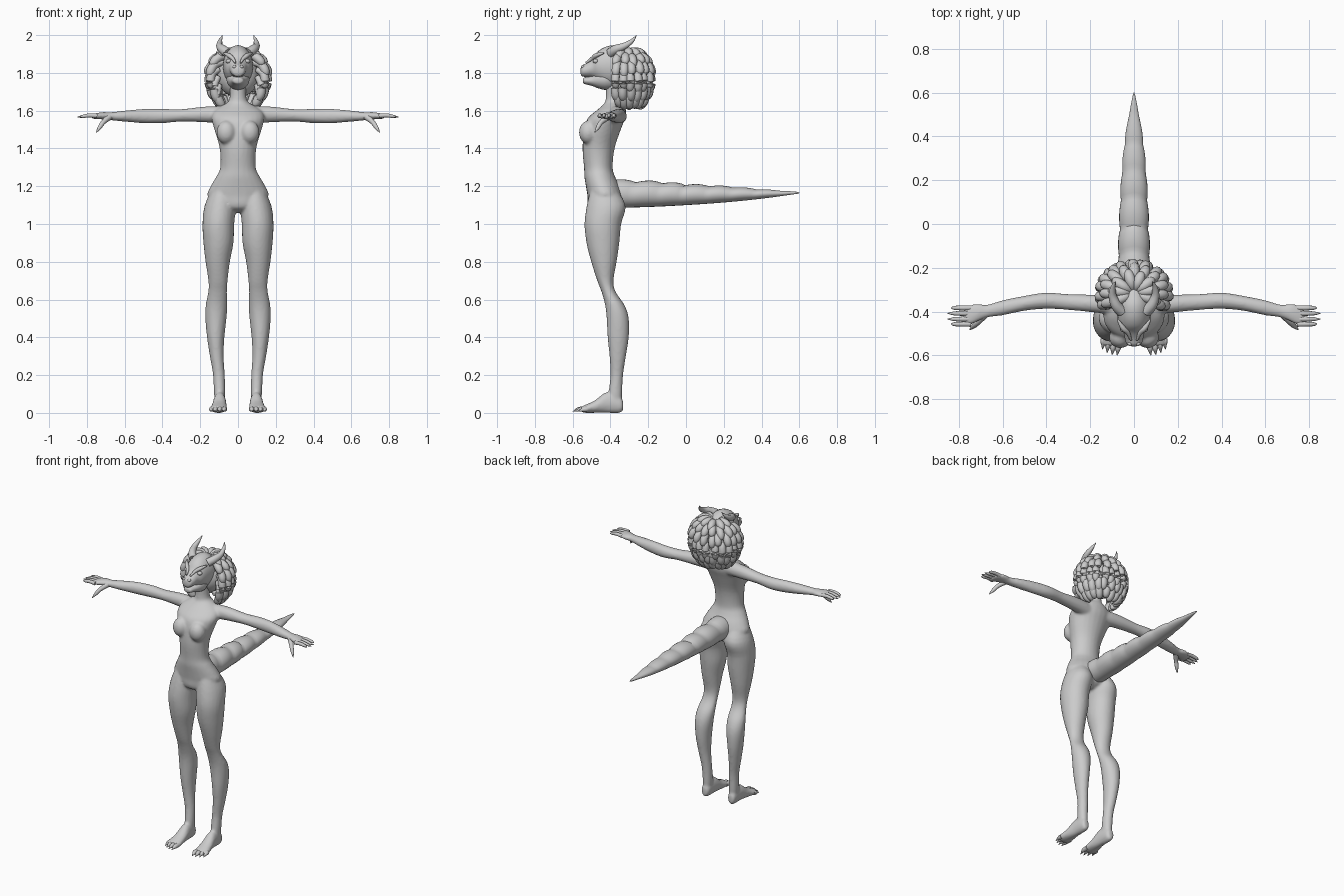
import bpy, bmesh, math, random
from mathutils import Vector

random.seed(4)
cube = bpy.data.objects.get("Cube")
if cube:
    bpy.data.objects.remove(cube, do_unlink=True)

grey = bpy.data.materials.new("plain_grey")
grey.use_nodes = True
grey.diffuse_color = (0.6, 0.6, 0.6, 1)
grey.node_tree.nodes["Principled BSDF"].inputs["Base Color"].default_value = (0.6, 0.6, 0.6, 1)


def spline(rows, steps):
    """Smooth in-between rows through the given rows."""
    rows = [Vector(r) for r in rows]
    ext = [rows[0]] + rows + [rows[-1]]
    out = []
    for a, b, c, d in zip(ext, ext[1:], ext[2:], ext[3:]):
        for i in range(steps):
            t = i / steps
            out.append(b + (c - a) * (t / 2) + (a * 2 - b * 5 + c * 4 - d) * (t * t / 2)
                       + (b * 3 - a - c * 3 + d) * (t ** 3 / 2))
    return out + [rows[-1]]


def skin(bm, rings):
    """Bridge rings of points and close both ends."""
    loops = [[bm.verts.new(p) for p in ring] for ring in rings]
    n = len(loops[0])
    for a, b in zip(loops, loops[1:]):
        for i in range(n):
            j = (i + 1) % n
            bm.faces.new((a[i], a[j], b[j], b[i]))
    bm.faces.new(loops[0])
    bm.faces.new(loops[-1])


def loft(bm, axis, rows, side=1, steps=4, sides=24):
    """Ellipses along an axis; each row is position, then min and max of the other two axes."""
    rings = []
    for t, u0, u1, v0, v1 in (spline(rows, steps) if steps else rows):
        ring = []
        for i in range(sides):
            a = math.tau * i / sides
            p = [(u0 + u1) / 2 + (u1 - u0) / 2 * math.cos(a),
                 (v0 + v1) / 2 + (v1 - v0) / 2 * math.sin(a)]
            p.insert("XYZ".index(axis), t)
            ring.append((p[0] * side, p[1], p[2]))
        rings.append(ring)
    skin(bm, rings)


def tube(bm, rows, side=1, steps=4, sides=10):
    """Round tube; each row is x, y, z and radius."""
    rows = spline([(*r[:3], r[3]) for r in rows], steps)
    pts = [Vector((r[0] * side, r[1], r[2])) for r in rows]
    rings = []
    for i, p in enumerate(pts):
        q = (pts[min(i + 1, len(pts) - 1)] - pts[max(i - 1, 0)]).to_track_quat('Z', 'Y')
        rad = max(rows[i][3], 0.001)
        rings.append([p + q @ Vector((math.cos(a), math.sin(a), 0)) * rad
                      for a in (math.tau * k / sides for k in range(sides))])
    skin(bm, rings)


def ball(bm, centre, size):
    made = bmesh.ops.create_uvsphere(bm, u_segments=20, v_segments=12, radius=1)["verts"]
    for v in made:
        v.co = Vector([c + s * k for c, s, k in zip(centre, size, v.co)])


def finish(name, bm, angle=50):
    bmesh.ops.recalc_face_normals(bm, faces=bm.faces)
    mesh = bpy.data.meshes.new(name)
    bm.to_mesh(mesh)
    bm.free()
    mesh.materials.append(grey)
    ob = bpy.data.objects.new(name, mesh)
    bpy.context.collection.objects.link(ob)
    bpy.ops.object.select_all(action='DESELECT')
    ob.select_set(True)
    bpy.context.view_layer.objects.active = ob
    bpy.ops.object.shade_smooth_by_angle(angle=math.radians(angle))
    return ob


# Body: torso and neck, then mirrored legs, feet and arms, fused into one skin
bm = bmesh.new()
torso = [(1.06, .05, -.47, -.39), (1.09, .12, -.515, -.345), (1.15, .162, -.522, -.335),
         (1.2, .145, -.53, -.35), (1.25, .116, -.538, -.375), (1.3, .094, -.54, -.388),
         (1.4, .097, -.548, -.378), (1.5, .125, -.54, -.345), (1.56, .14, -.52, -.322),
         (1.6, .125, -.475, -.318), (1.63, .08, -.44, -.322), (1.66, .046, -.425, -.333),
         (1.76, .042, -.425, -.335)]
loft(bm, 'Z', [(z, -w, w, f, b) for z, w, f, b in torso])
leg = [(1.2, .03, .13, -.5, -.38), (1.1, .012, .176, -.525, -.32), (1.0, .02, .188, -.537, -.343),
       (.9, .024, .183, -.527, -.353), (.8, .043, .172, -.502, -.367), (.7, .055, .157, -.47, -.384),
       (.64, .058, .158, -.447, -.372), (.57, .056, .171, -.428, -.325), (.5, .061, .173, -.42, -.303),
       (.4, .072, .164, -.415, -.303), (.3, .076, .149, -.405, -.318), (.2, .07, .132, -.4, -.333),
       (.1, .068, .127, -.41, -.338), (.04, .075, .12, -.4, -.34)]
foot = [(-.333, .085, .115, .015, .06), (-.35, .07, .125, 0, .09), (-.42, .064, .13, 0, .11),
        (-.48, .059, .14, 0, .068), (-.53, .057, .15, 0, .044), (-.555, .065, .145, .004, .034)]
arm = [(.06, -.42, -.33, 1.53, 1.625), (.17, -.405, -.323, 1.538, 1.622), (.3, -.392, -.32, 1.542, 1.608),
       (.4, -.387, -.313, 1.534, 1.609), (.5, -.396, -.328, 1.534, 1.609), (.6, -.417, -.348, 1.542, 1.6),
       (.67, -.427, -.368, 1.549, 1.592), (.72, -.448, -.364, 1.554, 1.592),
       (.76, -.467, -.374, 1.556, 1.584), (.778, -.458, -.385, 1.562, 1.578)]
for s in (1, -1):
    loft(bm, 'Z', leg, s)
    loft(bm, 'Y', foot, s)
    loft(bm, 'X', arm, s)
    ball(bm, (s * .062, -.517, 1.485), (.052, .05, .062))
body = finish("body", bm)
fuse = body.modifiers.new("fuse", 'REMESH')
fuse.mode = 'VOXEL'
fuse.voxel_size = 0.008
fuse.use_smooth_shade = True
soft = body.modifiers.new("soften", 'SMOOTH')
soft.factor = 0.5
soft.iterations = 5

# Fingers, thumbs and clawed toes
for s, label in ((1, "left"), (-1, "right")):
    bm = bmesh.new()
    for y, tip in ((-.383, .835), (-.408, .85), (-.434, .85), (-.457, .835)):
        tube(bm, [(.745, y, 1.572, .012), (.785, y, 1.575, .011), (.82, y, 1.57, .009),
                  (tip, y, 1.566, .002)], s)
    tube(bm, [(.68, -.412, 1.568, .018), (.712, -.448, 1.54, .013), (.732, -.466, 1.512, .011),
              (.75, -.483, 1.485, .002)], s)
    finish(label + "_fingers", bm)
    bm = bmesh.new()
    for x, tip in ((.071, -.6), (.094, -.598), (.117, -.588), (.138, -.572)):
        tube(bm, [(x, -.525, .02, .014), (x + .002, tip + .035, .019, .0135),
                  (x + .004, tip + .016, .014, .007), (x + .006, tip, .007, .001)], s)
    finish(label + "_toes", bm)

# Head: skull with muzzle, and a separate lower jaw that leaves the mouth line
bm = bmesh.new()
skull = [(-.558, .012, 1.795, 1.825), (-.55, .032, 1.782, 1.84), (-.525, .041, 1.778, 1.853),
         (-.495, .048, 1.775, 1.878), (-.465, .066, 1.755, 1.915), (-.42, .076, 1.73, 1.94),
         (-.36, .078, 1.73, 1.945), (-.3, .05, 1.77, 1.915)]
loft(bm, 'Y', [(y, -w, w, a, b) for y, w, a, b in skull])
finish("head", bm)
bm = bmesh.new()
jaw = [(-.545, .012, 1.75, 1.768), (-.537, .028, 1.741, 1.776), (-.5, .038, 1.732, 1.785),
       (-.46, .054, 1.717, 1.81), (-.42, .06, 1.71, 1.82), (-.37, .04, 1.72, 1.8)]
loft(bm, 'Y', [(y, -w, w, a, b) for y, w, a, b in jaw])
finish("jaw", bm)

# Brows, eyes, nostrils and back-swept horns
brows, eyes, nostrils = bmesh.new(), bmesh.new(), bmesh.new()
for s in (1, -1):
    tube(brows, [(.014, -.53, 1.853, .005), (.028, -.497, 1.876, .01), (.05, -.475, 1.893, .012),
                 (.075, -.435, 1.905, .004)], s)
    ball(eyes, (s * .049, -.478, 1.862), (.016, .015, .012))
    ball(nostrils, (s * .018, -.546, 1.832), (.011, .011, .009))
    horn = bmesh.new()
    tube(horn, [(.055, -.4, 1.905, .026), (.082, -.37, 1.925, .024), (.098, -.325, 1.943, .018),
                (.094, -.285, 1.97, .011), (.082, -.262, 2.0, .001)], s)
    finish("left_horn" if s > 0 else "right_horn", horn)
finish("brows", brows)
finish("eyes", eyes)
finish("nostrils", nostrils)

# Mane: a hidden core with rows of thick locks falling from the crown
CORE = Vector((0, -.315, 1.785))


def mane_point(polar, turn, scale):
    up = math.cos(polar)
    return CORE + Vector((.16 * math.sin(polar) * math.sin(turn), .135 * math.sin(polar) * math.cos(turn),
                          (.145 if up > 0 else .19) * up)) * scale


bm = bmesh.new()
ball(bm, CORE, (.11, .095, .115))
finish("mane_core", bm)
bm = bmesh.new()
for row, (polar, count) in enumerate(((.1, 8), (.45, 11), (.85, 13), (1.25, 14), (1.6, 14), (1.9, 13))):
    for i in range(count):
        turn = math.radians(116) * (2 * i / (count - 1) - 1) + random.uniform(-.06, .06)
        reach = random.uniform(.65, .8)
        path = [(0, .72, .014), (.35, .93, .022), (.7, 1.0, .024), (.93, 1.01, .017), (1, 1.0, .004)]
        tube(bm, [(*mane_point(polar + reach * f, turn, k), r) for f, k, r in path], steps=3)
finish("mane_locks", bm)

# Tail: tapering overlapping plates, ridged above and smooth below
bm = bmesh.new()
shape = spline([(-.42, .07, 1.085, 1.23), (-.2, .073, 1.09, 1.222), (0, .067, 1.1, 1.208),
                (.2, .058, 1.114, 1.197), (.4, .04, 1.134, 1.182), (.59, .005, 1.16, 1.17)], 12)
plates, rows = 8, []
for i, (y, w, low, high) in enumerate(shape):
    phase = (i * plates / len(shape)) % 1
    swell = 0.9 + 0.14 * math.sin(math.pi * min(1, 0.08 + phase * 0.75))
    rows.append((y, -w * swell, w * swell, low, low + (high - low) * (swell + .02)))
rows.append((.6, -.001, .001, 1.164, 1.166))
loft(bm, 'Y', rows, steps=0)
for v in bm.verts:
    if v.co.y < .57:
        v.co.y += 0.25 * max(0, v.co.z - 1.16) - 0.15 * abs(v.co.x)
finish("tail", bm, 35)
